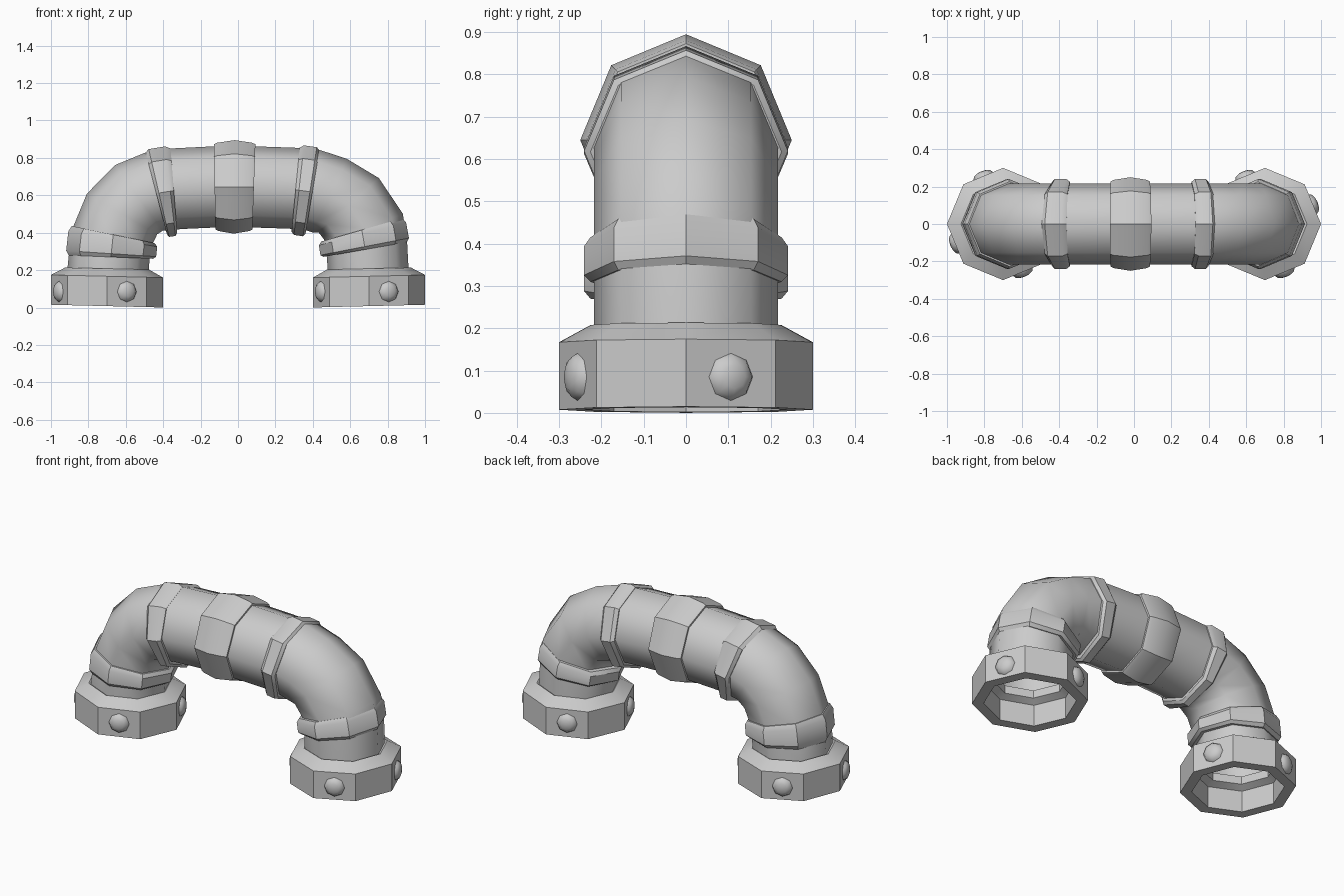
import bpy, bmesh
from math import sin, cos, pi, radians
from mathutils import Matrix, Vector

if "Cube" in bpy.data.objects:
    bpy.data.objects.remove(bpy.data.objects["Cube"])

SIDES = 8


def finish(name, bm, angle):
    bmesh.ops.recalc_face_normals(bm, faces=bm.faces)
    me = bpy.data.meshes.new(name)
    bm.to_mesh(me)
    bm.free()
    ob = bpy.data.objects.new(name, me)
    bpy.context.collection.objects.link(ob)
    bpy.ops.object.select_all(action='DESELECT')
    ob.select_set(True)
    bpy.context.view_layer.objects.active = ob
    bpy.ops.object.shade_smooth_by_angle(angle=radians(angle))
    return ob


def loft(name, sections, closed=False, angle=35):
    """Skin octagons; each section is (x, z, outward angle in the xz plane, radius)."""
    bm = bmesh.new()
    rings = []
    for x, z, a, r in sections:
        u = Vector((cos(radians(a)), 0, sin(radians(a))))
        rings.append([bm.verts.new(Vector((x, 0, z)) + u * r * cos(t) + Vector((0, r * sin(t), 0)))
                      for t in (2 * pi * i / SIDES for i in range(SIDES))])
    pairs = list(zip(rings, rings[1:]))
    if closed:
        pairs.append((rings[-1], rings[0]))
    for p, q in pairs:
        for i in range(SIDES):
            j = (i + 1) % SIDES
            bm.faces.new((p[i], p[j], q[j], q[i]))
    return finish(name, bm, angle)


def collar(name, a, b, profile):
    """Raised band between two pipe stations; profile is (position 0-1, radius)."""
    loft(name, [tuple(m + (n - m) * t for m, n in zip(a, b)) + (r,) for t, r in profile], closed=True)


# Bent pipe
path = [(-.70, .15, 180), (-.695, .20, 178), (-.68, .36, 168), (-.62, .50, 150),
        (-.53, .586, 126), (-.436, .62, 105), (-.33, .635, 97), (-.12, .645, 92),
        (.08, .645, 88), (.285, .638, 85), (.394, .63, 79), (.49, .598, 65),
        (.592, .547, 42), (.68, .42, 22), (.69, .32, 10), (.695, .20, 2), (.70, .15, 0)]
loft("bent_pipe", [p + (.217,) for p in path], angle=50)

# Collars around the pipe
band = [(0, .205), (0, .226), (.15, .241), (.8, .241), (1, .226), (1, .205)]
collar("upper_left_collar", (-.437, .61, 104.6), (-.343, .625, 94.5), band)
collar("upper_right_collar", (.398, .617, 80.6), (.308, .63, 84.4), band)
collar("lower_left_collar", (-.68, .27, 177.6), (-.667, .39, 168.3), band)
collar("lower_right_collar", (.68, .31, 10), (.662, .415, 16), band)
collar("middle_collar", (-.125, .645, 91), (.085, .645, 88),
       [(0, .205), (0, .228), (.08, .236), (.5, .25), (.92, .236), (1, .228), (1, .205)])

# End flanges, each with four domed bolts
flange = [(.24, .0075), (.30, .0075), (.30, .167), (.225, .208), (.20, .195), (.20, .15), (.24, .13)]
for side, s, tilt in (("left", -1, 178.6), ("right", 1, 1.4)):
    loft(side + "_flange", [(.7 * s, z, tilt, r) for r, z in flange], closed=True)
    bm = bmesh.new()
    for k in range(4):
        a = radians(22.5 + 90 * k)
        place = (Matrix.Translation((.7 * s + .277 * cos(a), .277 * sin(a), .085))
                 @ Matrix.Rotation(a, 4, 'Z') @ Matrix.Rotation(pi / 2, 4, 'Y')
                 @ Matrix.Diagonal((.056, .056, .028, 1)))
        bmesh.ops.create_uvsphere(bm, u_segments=8, v_segments=6, radius=1, matrix=place)
    finish(side + "_bolts", bm, 50)
